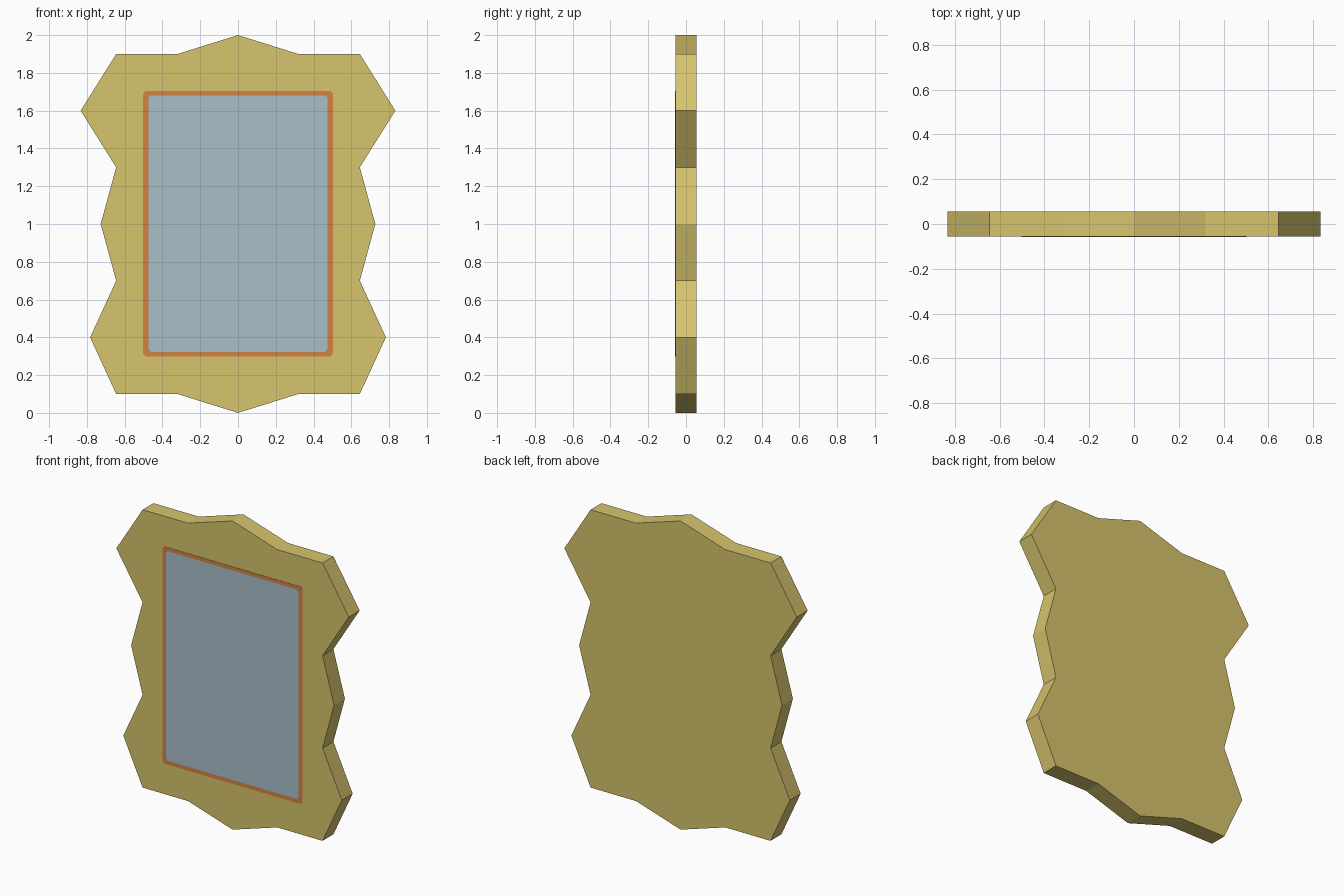
import bpy, bmesh

if "Cube" in bpy.data.objects:
    bpy.data.objects.remove(bpy.data.objects["Cube"])

HALF = 0.0556  # half thickness of the board


def srgb(r, g, b):
    def lin(c):
        c /= 255
        return c / 12.92 if c <= 0.04045 else ((c + 0.055) / 1.055) ** 2.4
    return (lin(r), lin(g), lin(b), 1)


def material(name, rgb):
    m = bpy.data.materials.new(name)
    m.diffuse_color = srgb(*rgb)
    m.use_nodes = True
    m.node_tree.nodes["Principled BSDF"].inputs["Base Color"].default_value = m.diffuse_color
    return m


def finish(name, bm, mat):
    bmesh.ops.recalc_face_normals(bm, faces=bm.faces[:])
    mesh = bpy.data.meshes.new(name)
    bm.to_mesh(mesh)
    bm.free()
    mesh.materials.append(mat)
    ob = bpy.data.objects.new(name, mesh)
    bpy.context.collection.objects.link(ob)
    return ob


def loop(bm, pts, y):
    return [bm.verts.new((x, y, z)) for x, z in pts]


def bridge(bm, a, b):
    for i in range(len(a)):
        j = (i + 1) % len(a)
        bm.faces.new((a[i], a[j], b[j], b[i]))


def prism(name, pts, y0, y1, mat):
    bm = bmesh.new()
    a, b = loop(bm, pts, y0), loop(bm, pts, y1)
    bm.faces.new(a)
    bm.faces.new(b)
    bridge(bm, a, b)
    return finish(name, bm, mat)


def ring(name, outer, inner, y0, y1, mat):
    bm = bmesh.new()
    loops = [loop(bm, outer, y0), loop(bm, inner, y0),
             loop(bm, inner, y1), loop(bm, outer, y1)]
    for i in range(4):
        bridge(bm, loops[i], loops[(i + 1) % 4])
    return finish(name, bm, mat)


def clipped_rect(w, z0, z1, c):
    return [(w - c, z0), (w, z0 + c), (w, z1 - c), (w - c, z1),
            (c - w, z1), (-w, z1 - c), (-w, z0 + c), (c - w, z0)]


gold = material("pale gold", (214, 196, 109))
copper = material("copper orange", (212, 130, 66))
glass = material("mirror blue grey", (168, 192, 202))

# Wavy backing board, mirrored left to right
right = [(0, 0), (0.32, 0.1), (0.645, 0.1), (0.783, 0.4), (0.645, 0.7),
         (0.727, 1.0), (0.645, 1.3), (0.833, 1.6), (0.645, 1.9), (0.32, 1.9), (0, 2)]
outline = right + [(-x, z) for x, z in reversed(right[1:-1])]
prism("mirror_frame", outline, -HALF, HALF, gold)

# Thin painted border and mirror pane on the front
outer = clipped_rect(0.502, 0.298, 1.704, 0.013)
inner = clipped_rect(0.475, 0.323, 1.68, 0.014)
ring("mirror_border", outer, inner, -HALF - 0.002, -HALF, copper)
prism("mirror_pane", inner, -HALF - 0.002, -HALF, glass)
